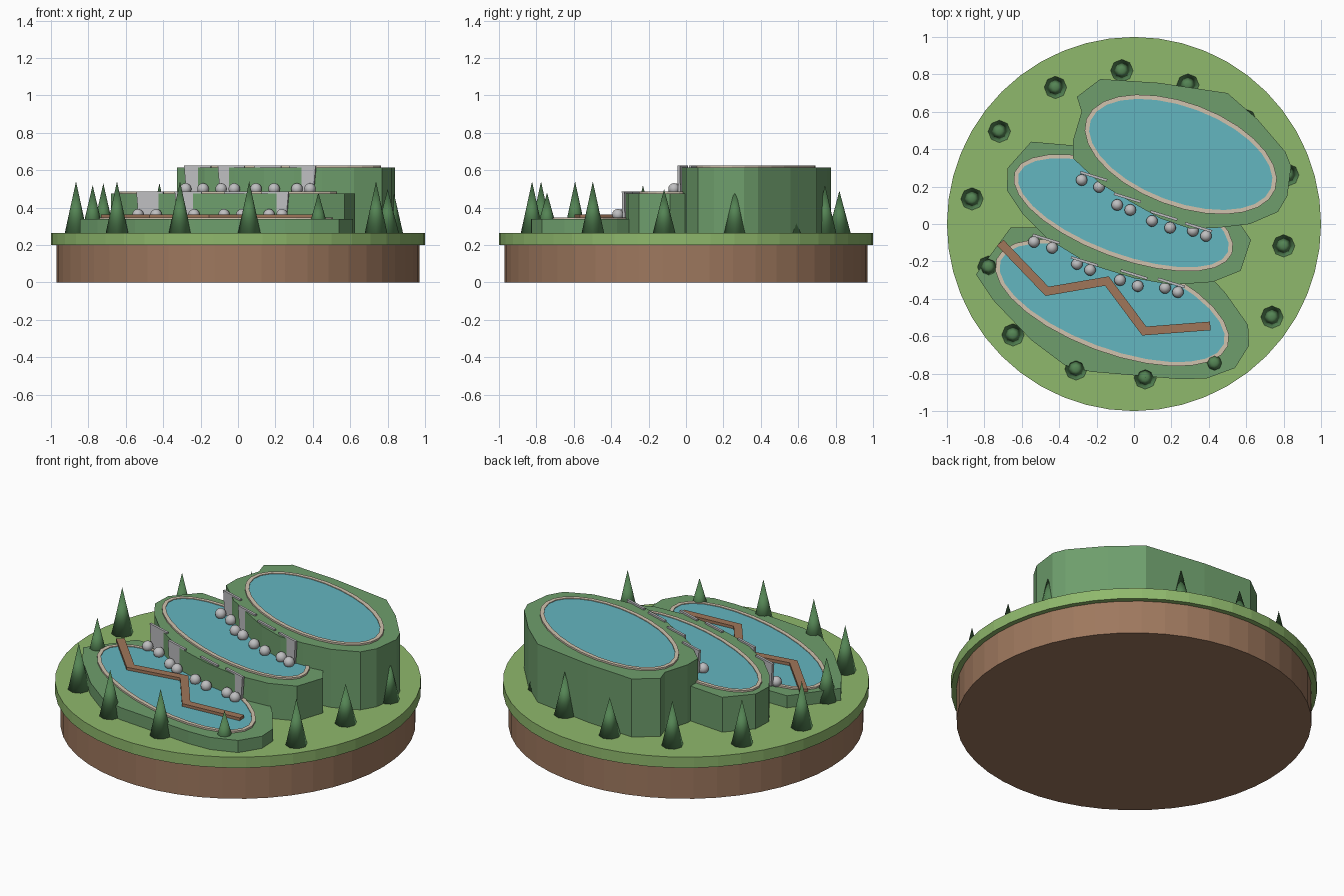
import bpy, bmesh, math
from mathutils import Vector, Matrix

cube = bpy.data.objects.get("Cube")
if cube:
    bpy.data.objects.remove(cube, do_unlink=True)


def material(name, r, g, b):
    """Flat material from 0-255 display values, converted to linear."""
    lin = [((c / 255 + 0.055) / 1.055) ** 2.4 for c in (r, g, b)] + [1]
    m = bpy.data.materials.new(name)
    m.use_nodes = True
    m.diffuse_color = lin
    m.node_tree.nodes["Principled BSDF"].inputs["Base Color"].default_value = lin
    return m


SOIL = material("brown soil", 158, 120, 94)
GRASS = material("light grass", 143, 184, 108)
BANK = material("terrace green", 110, 158, 108)
WATER = material("pool water", 100, 182, 192)
RIM = material("pale travertine", 208, 194, 174)
STONE = material("grey stone", 190, 190, 192)
WOOD = material("walkway wood", 160, 118, 90)
TREE = material("tree green", 84, 132, 84)


def finish(name, bm, mat, smooth=False):
    bmesh.ops.recalc_face_normals(bm, faces=bm.faces)
    mesh = bpy.data.meshes.new(name)
    bm.to_mesh(mesh)
    bm.free()
    mesh.materials.append(mat)
    for p in mesh.polygons:
        p.use_smooth = smooth
    obj = bpy.data.objects.new(name, mesh)
    bpy.context.collection.objects.link(obj)
    return obj


def prism(name, outline, z0, z1, mat):
    bm = bmesh.new()
    face = bm.faces.new([bm.verts.new((x, y, z0)) for x, y in outline])
    up = bmesh.ops.extrude_face_region(bm, geom=[face], use_keep_orig=True)["geom"]
    top = [v for v in up if isinstance(v, bmesh.types.BMVert)]
    bmesh.ops.translate(bm, verts=top, vec=(0, 0, z1 - z0))
    return finish(name, bm, mat)


def ellipse(cx, cy, a, b, turn=0.0, n=28):
    c, s = math.cos(turn), math.sin(turn)
    points = []
    for i in range(n):
        t = math.tau * i / n
        u, v = a * math.cos(t), b * math.sin(t)
        points.append((cx + u * c - v * s, cy + u * s + v * c))
    return points


def ring(name, outer, inner, z0, z1, mat):
    bm = bmesh.new()
    loops = [[bm.verts.new((x, y, z)) for x, y in pts]
             for pts, z in ((outer, z0), (outer, z1), (inner, z1), (inner, z0))]
    n = len(outer)
    for k in range(4):
        p, q = loops[k], loops[(k + 1) % 4]
        for i in range(n):
            j = (i + 1) % n
            bm.faces.new((p[i], p[j], q[j], q[i]))
    return finish(name, bm, mat)


# Round island base
prism("soil_base", ellipse(0, 0, 0.97, 0.97, n=48), 0, 0.2, SOIL)
prism("grass_disc", ellipse(0, 0, 1, 1, n=48), 0.2, 0.265, GRASS)

# Terraces: irregular banks, each with a rimmed oval pool
TILT = math.radians(-20.5)
lower = [(-.845, -.27), (-.75, -.41), (-.55, -.62), (-.37, -.755), (-.23, -.79),
         (.25, -.83), (.39, -.825), (.54, -.77), (.615, -.65), (.61, -.54),
         (.49, -.37), (.38, -.25), (-.45, -.02), (-.66, -.02)]
middle = [(-.675, .3), (-.68, .18), (-.6, .06), (-.46, -.08), (-.24, -.215),
          (0, -.29), (.2, -.325), (.42, -.31), (.57, -.25), (.625, -.085),
          (.5, .1), (-.1, .4), (-.32, .42), (-.55, .44)]
upper = [(-.325, .35), (-.18, .215), (-.02, .12), (.14, .03), (.3, -.025),
         (.45, -.02), (.62, .0), (.77, .065), (.82, .15), (.84, .31),
         (.81, .385), (.66, .56), (.5, .7), (.13, .755), (-.18, .775),
         (-.305, .68), (-.28, .6), (-.325, .45)]
terraces = [("lower", lower, 0.338, (-.117, -.42, .661, .267)),
            ("middle", middle, 0.475, (-.057, .06, .621, .241)),
            ("upper", upper, 0.615, (.25, .372, .539, .276))]
for name, outline, top, (cx, cy, a, b) in terraces:
    prism(name + "_terrace", outline, 0.26, top, BANK)
    outer = ellipse(cx, cy, a, b, TILT)
    inner = ellipse(cx, cy, a - .024, b - .024, TILT)
    ring(name + "_pool_rim", outer, inner, top - .01, top + .01, RIM)
    prism(name + "_pool_water", inner, top - .01, top + .006, WATER)


# Stone cascade slabs, tapering down the terrace edges
def slab(name, x, y, top, turn):
    bm = bmesh.new()
    bmesh.ops.create_cube(bm, size=1)
    for v in bm.verts:
        v.co.x *= 0.15 if v.co.z > 0 else 0.125
        v.co.y *= 0.014
        v.co.z *= 0.14
    place = Matrix.Translation((x, y, top - .06)) @ Matrix.Rotation(turn, 4, "Z")
    bmesh.ops.transform(bm, matrix=place, verts=bm.verts)
    finish(name, bm, STONE)


slabs = {"upper": (.615, [(-.215, .255), (-.035, .14), (.16, .045), (.345, -.018)]),
         "middle": (.475, [(-.47, -.08), (-.265, -.2), (0, -.27), (.2, -.315)])}
for level, (top, spots) in slabs.items():
    for i, (x, y) in enumerate(spots):
        slab(f"{level}_cascade_{i + 1}", x, y, top, math.radians(-17))


# Round boulders below the cascades
def boulder(name, x, y, z):
    bm = bmesh.new()
    bmesh.ops.create_uvsphere(bm, u_segments=12, v_segments=8, radius=0.031)
    bmesh.ops.translate(bm, verts=bm.verts, vec=(x, y, z))
    finish(name, bm, STONE, True)


boulders = {"middle": (.5, [(-.28, .235), (-.187, .198), (-.09, .102), (-.02, .075),
                            (.096, .016), (.193, -.02), (.315, -.037), (.385, -.064)]),
            "lower": (.362, [(-.535, -.096), (-.438, -.128), (-.305, -.214), (-.235, -.246),
                             (-.075, -.3), (.02, -.332), (.166, -.342), (.235, -.364)])}
for level, (z, spots) in boulders.items():
    for i, (x, y) in enumerate(spots):
        boulder(f"{level}_boulder_{i + 1}", x, y, z)

# Zigzag wooden walkway, mitred at each bend
path = [Vector(p) for p in ((-.715, -.1), (-.465, -.36), (-.145, -.305), (.055, -.572), (.408, -.545))]
left, right = [], []
for i, p in enumerate(path):
    d0 = (path[max(i, 1)] - path[max(i, 1) - 1]).normalized()
    k = min(i + 1, len(path) - 1)
    d1 = (path[k] - path[k - 1]).normalized()
    d = (d0 + d1).normalized()
    side = Vector((-d.y, d.x)) * 0.023 / d.dot(d0)
    left.append(p + side)
    right.append(p - side)
prism("walkway", left + right[::-1], 0.345, 0.362, WOOD)


# Conifers around the island edge
def conifer(name, x, y, tip):
    bm = bmesh.new()
    height = tip - 0.265
    bmesh.ops.create_cone(bm, cap_ends=True, segments=8, radius1=0.06, radius2=0, depth=height)
    bmesh.ops.translate(bm, verts=bm.verts, vec=(x, y, 0.265 + height / 2))
    finish(name, bm, TREE, True)


trees = [(-.065, .82, .49), (-.42, .73, .53), (-.72, .495, .53), (-.866, .134, .54),
         (-.777, -.23, .52), (-.647, -.593, .54), (-.31, -.775, .54), (.06, -.823, .54),
         (.43, -.743, .48), (.738, -.498, .54), (.8, -.117, .5), (.822, .262, .53),
         (.593, .556, .5), (.288, .743, .52)]
for i, spot in enumerate(trees):
    conifer(f"conifer_{i + 1}", *spot)
